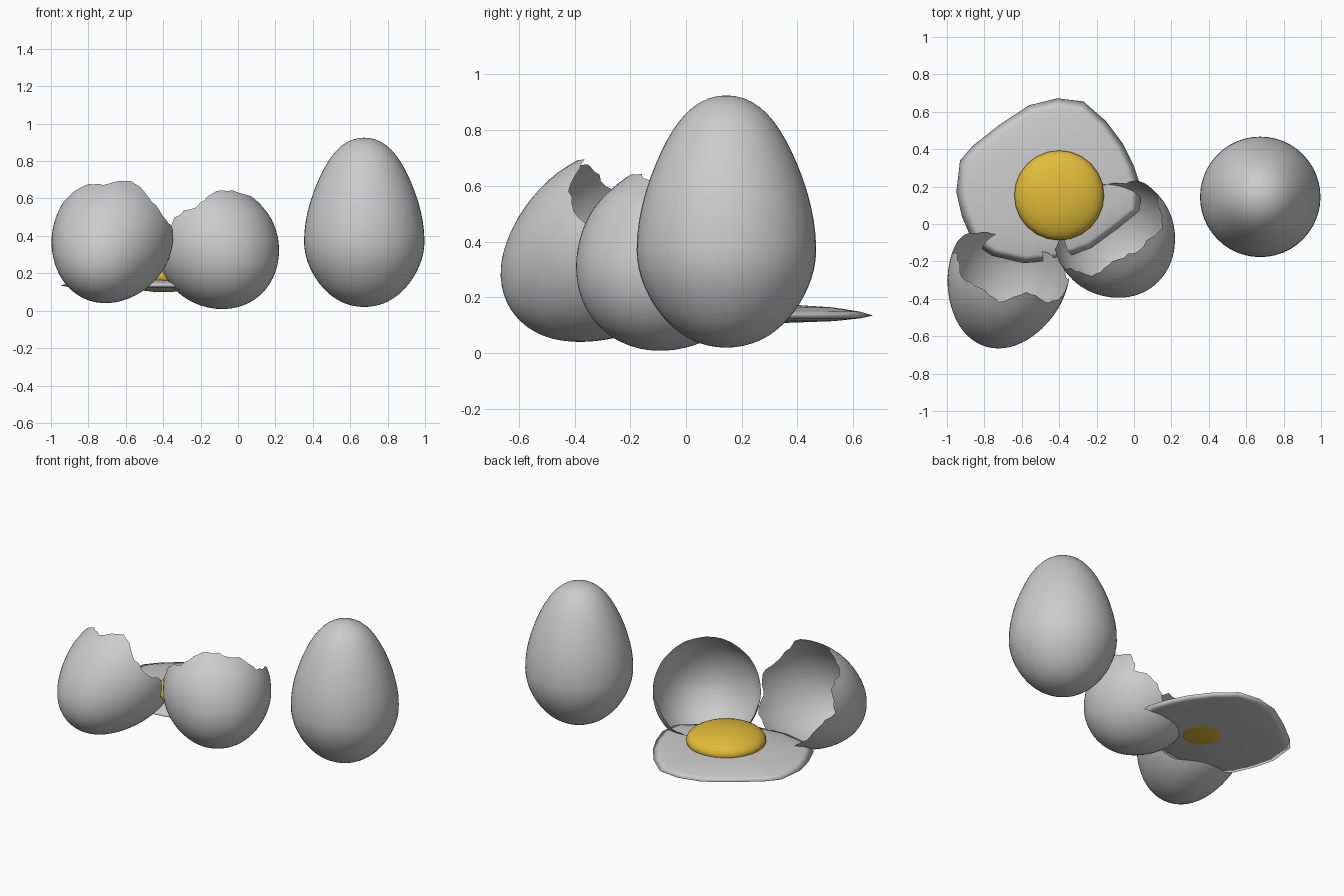
import bpy, bmesh, math, random
from mathutils import Vector, Matrix

if "Cube" in bpy.data.objects:
    bpy.data.objects.remove(bpy.data.objects["Cube"])

random.seed(4)
R = 0.322          # widest egg radius
TIP = 0.555        # widest ring to pointed end


def finish(name, bm, material=None):
    bmesh.ops.recalc_face_normals(bm, faces=bm.faces)
    for f in bm.faces:
        f.smooth = True
    me = bpy.data.meshes.new(name)
    bm.to_mesh(me)
    bm.free()
    ob = bpy.data.objects.new(name, me)
    bpy.context.collection.objects.link(ob)
    if material:
        me.materials.append(material)
    return ob


def egg_point(phi, base):
    """Radius and height on the egg profile; phi runs from base to tip."""
    low = phi < math.pi / 2
    pinch = 1 - (0.03 if low else 0.06) * math.sin(2 * phi) ** 2
    return R * math.sin(phi) * pinch, -(base if low else TIP) * math.cos(phi)


def egg(name, base, rim, rows, matrix):
    """Revolve the egg profile; rim gives the end angle of each column."""
    bm = bmesh.new()
    n = len(rim)
    closed = min(rim) > math.radians(179)
    rings = []
    for j in range(1, rows if closed else rows + 1):
        ring = []
        for i, end in enumerate(rim):
            r, z = egg_point(end * j / rows, base)
            a = 2 * math.pi * i / n
            ring.append(bm.verts.new((r * math.cos(a), r * math.sin(a), z)))
        rings.append(ring)
    bottom = bm.verts.new((0, 0, -base))
    top = bm.verts.new((0, 0, TIP)) if closed else None
    for i in range(n):
        k = (i + 1) % n
        bm.faces.new((bottom, rings[0][k], rings[0][i]))
        for p, q in zip(rings, rings[1:]):
            bm.faces.new((p[i], p[k], q[k], q[i]))
        if top:
            bm.faces.new((rings[-1][i], rings[-1][k], top))
    bm.transform(matrix)
    return finish(name, bm)


def shell(name, base, centre, h, tilt, knots):
    """Broken shell opening towards horizontal heading h, tilted from upright."""
    h = Vector((h[0], h[1], 0)).normalized()
    up = Vector((0, 0, 1))
    s, c = math.sin(tilt), math.cos(tilt)
    axis, e1 = h * s + up * c, up * s - h * c
    e2 = axis.cross(e1)
    m = Matrix((e1, e2, axis)).transposed().to_4x4()
    m.translation = centre
    n, rim = 64, []
    for i in range(n):
        f = i * len(knots) / n
        k = int(f)
        v = knots[k] + (knots[(k + 1) % len(knots)] - knots[k]) * (f - k)
        rim.append(math.radians(v + random.uniform(-1.3, 1.3)))
    return egg(name, base, rim, 20, m)


# whole egg
egg("whole_egg", 0.35, [math.pi] * 48, 32, Matrix.Translation((0.675, 0.145, 0.37)))

# broken shells, rim angle in degrees starting at the highest rim point
shell("left_shell", 0.45, (-0.668, -0.257, 0.397), (0.31, 0.95), math.radians(58),
      [91, 101, 93, 92, 96, 91, 94, 90, 95, 91, 93, 96, 91, 99, 92, 94])
shell("right_shell", 0.35, (-0.104, -0.067, 0.336), (-0.62, 0.78), math.radians(52),
      [99, 97, 93, 99, 95, 99, 96, 101, 97, 100, 96, 99, 97, 101, 97, 101])

# egg white: thin lens with an irregular outline
outline = [(-0.95, 0.17), (-0.93, 0.34), (-0.86, 0.42), (-0.72, 0.53), (-0.56, 0.635),
           (-0.41, 0.672), (-0.27, 0.655), (-0.15, 0.55), (-0.06, 0.43), (0.0, 0.31),
           (0.04, 0.19), (0.03, 0.07), (-0.08, -0.02), (-0.23, -0.13), (-0.4, -0.19),
           (-0.59, -0.21), (-0.76, -0.17), (-0.86, -0.1), (-0.92, 0.04)]
mid = Vector((-0.44, 0.2))
bm = bmesh.new()


def white_ring(t, z):
    return [bm.verts.new((*(mid + (Vector(p) - mid) * t), z)) for p in outline]


rings = [white_ring(t, z) for t, z in ((0.35, 0.175), (0.7, 0.164), (0.9, 0.149),
                                       (1, 0.135), (0.9, 0.125), (0.7, 0.115), (0.35, 0.109))]
for p, q in zip(rings, rings[1:]):
    for i in range(len(p)):
        k = (i + 1) % len(p)
        bm.faces.new((p[i], p[k], q[k], q[i]))
bm.faces.new(rings[0])
bm.faces.new(rings[-1])
finish("egg_white", bm)

# yolk
yellow = bpy.data.materials.new("yolk_yellow")
yellow.diffuse_color = (0.75, 0.5, 0.04, 1)
yellow.use_nodes = True
yellow.node_tree.nodes["Principled BSDF"].inputs["Base Color"].default_value = yellow.diffuse_color
bm = bmesh.new()
bmesh.ops.create_uvsphere(bm, u_segments=24, v_segments=14, radius=1)
bm.transform(Matrix.Translation((-0.4, 0.153, 0.185)) @ Matrix.Diagonal((0.24, 0.24, 0.086, 1)))
finish("yolk", bm, yellow)
